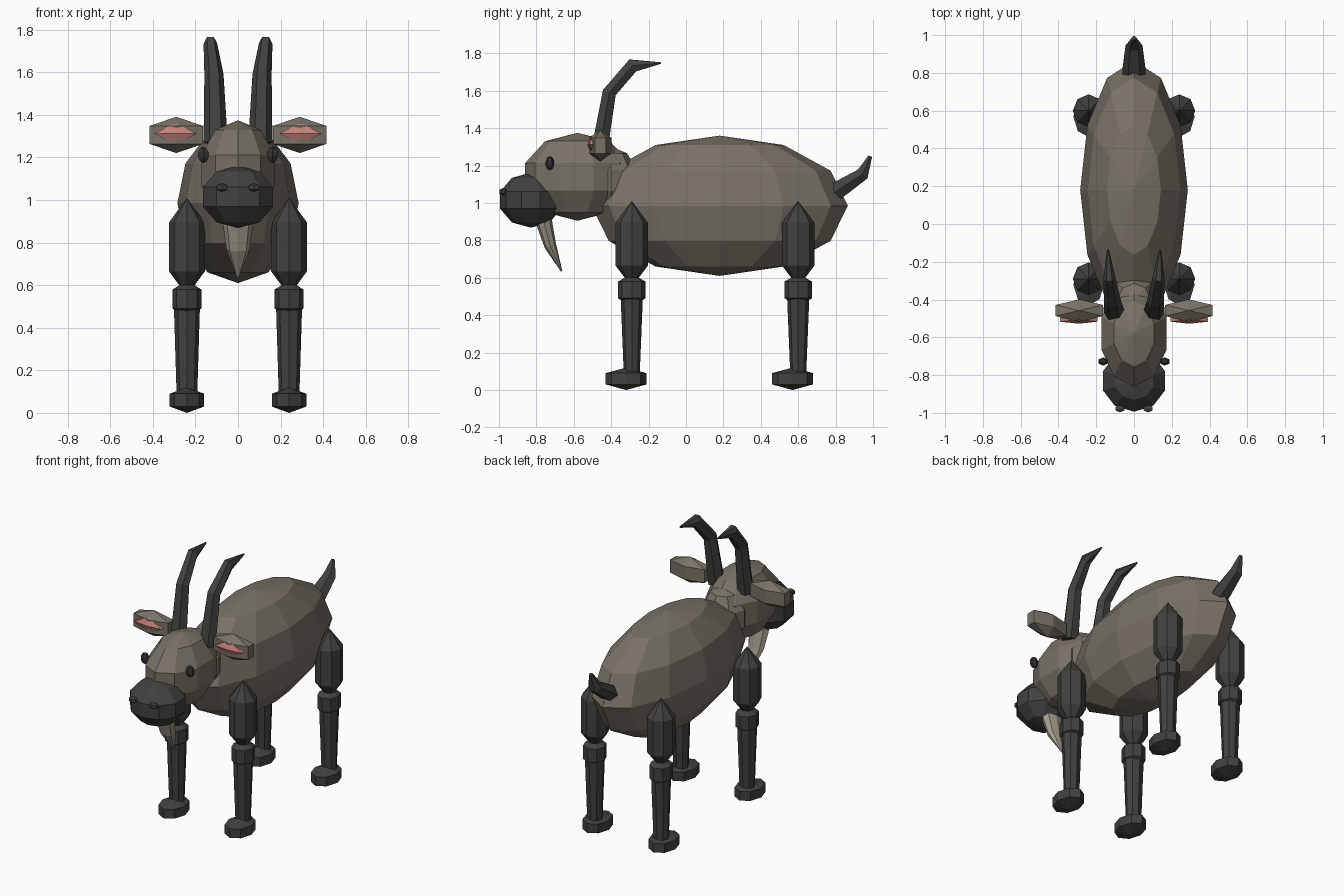
import bpy
import bmesh
import math
from mathutils import Vector, Matrix

if "Cube" in bpy.data.objects:
    bpy.data.objects.remove(bpy.data.objects["Cube"])


def material(name, rgb):
    m = bpy.data.materials.new(name)
    m.diffuse_color = (*rgb, 1.0)
    m.use_nodes = True
    m.node_tree.nodes["Principled BSDF"].inputs["Base Color"].default_value = m.diffuse_color
    return m


HIDE = material("grey_brown_hide", (0.19, 0.168, 0.135))
DARK = material("charcoal", (0.052, 0.055, 0.049))
BEARD = material("pale_beard", (0.36, 0.33, 0.26))
PINK = material("pink_inner_ear", (0.55, 0.22, 0.195))
EYE = material("eye_black", (0.03, 0.032, 0.031))


def finish(name, bm, mat):
    bmesh.ops.recalc_face_normals(bm, faces=bm.faces[:])
    mesh = bpy.data.meshes.new(name)
    bm.to_mesh(mesh)
    bm.free()
    mesh.materials.append(mat)
    obj = bpy.data.objects.new(name, mesh)
    bpy.context.collection.objects.link(obj)
    return obj


def ellipsoid(name, centre, radii, segments, rings, mat):
    """Low-poly sphere with vertical poles, scaled to the radii."""
    bm = bmesh.new()
    bmesh.ops.create_uvsphere(bm, u_segments=segments, v_segments=rings, radius=1)
    bmesh.ops.transform(bm, verts=bm.verts[:],
                        matrix=Matrix.Translation(centre) @ Matrix.Diagonal((*radii, 1)))
    return finish(name, bm, mat)


def tube(name, stations, sides, mat):
    """Faceted tube through stations of (centre, radius across x, radius along bend)."""
    bm = bmesh.new()
    pts = [Vector(s[0]) for s in stations]
    rings = []
    for i, (_, rx, rb) in enumerate(stations):
        t = (pts[min(i + 1, len(pts) - 1)] - pts[max(i - 1, 0)]).normalized()
        b = t.cross(Vector((1, 0, 0))).normalized()
        a = b.cross(t)
        ring = []
        for k in range(sides):
            ang = 2 * math.pi * k / sides
            ring.append(bm.verts.new(pts[i] + a * rx * math.cos(ang) + b * rb * math.sin(ang)))
        rings.append(ring)
    for r, s in zip(rings, rings[1:]):
        for k in range(sides):
            j = (k + 1) % sides
            bm.faces.new((r[k], r[j], s[j], s[k]))
    bm.faces.new(rings[0])
    bm.faces.new(rings[-1])
    return finish(name, bm, mat)


# Torso, neck and head
ellipsoid("body", (0, 0.18, 0.985), (0.285, 0.685, 0.375), 12, 6, HIDE)
ellipsoid("neck", (0, -0.40, 1.12), (0.15, 0.145, 0.18), 8, 5, HIDE)
ellipsoid("head", (0, -0.58, 1.14), (0.19, 0.295, 0.235), 10, 5, HIDE)
ellipsoid("muzzle", (0, -0.83, 1.015), (0.182, 0.172, 0.147), 10, 5, DARK)

# Beard and tail
tube("beard", [((0, -0.77, 0.97), 0.075, 0.045), ((0, -0.755, 0.88), 0.07, 0.042),
               ((0, -0.725, 0.77), 0.055, 0.032), ((0, -0.665, 0.635), 0.005, 0.004)], 8, BEARD)
tube("tail", [((0, 0.77, 1.04), 0.06, 0.055), ((0, 0.83, 1.08), 0.06, 0.052),
              ((0, 0.945, 1.155), 0.045, 0.04), ((0, 0.985, 1.25), 0.012, 0.012)], 6, DARK)

for side, s in (("left", 1), ("right", -1)):
    # Face details
    ellipsoid(f"eye_{side}", (s * 0.163, -0.728, 1.213), (0.029, 0.023, 0.038), 6, 5, EYE)
    ellipsoid(f"nostril_{side}", (s * 0.075, -0.978, 1.06), (0.032, 0.022, 0.021), 6, 3, DARK)
    # Ears
    ellipsoid(f"ear_{side}", (s * 0.29, -0.458, 1.306), (0.167, 0.068, 0.085), 6, 3, HIDE)
    ellipsoid(f"inner_ear_{side}", (s * 0.293, -0.506, 1.312), (0.115, 0.022, 0.05), 6, 2, PINK)
    # Swept-back horns
    tube(f"horn_{side}", [((s * 0.105, -0.465, 1.27), 0.057, 0.05),
                          ((s * 0.113, -0.41, 1.59), 0.045, 0.042),
                          ((s * 0.13, -0.285, 1.735), 0.032, 0.042),
                          ((s * 0.138, -0.135, 1.748), 0.005, 0.005)], 6, DARK)
    # Legs
    for end, y in (("front", -0.29), ("back", 0.6)):
        tag = f"{end}_{side}"
        x = s * 0.24
        ellipsoid(f"upper_leg_{tag}", (x, y, 0.78), (0.097, 0.1, 0.23), 8, 3, DARK)
        ellipsoid(f"knee_{tag}", (x, y, 0.535), (0.079, 0.086, 0.088), 8, 3, DARK)
        tube(f"shin_{tag}", [((x, y, 0.56), 0.063, 0.062),
                             ((x, y, 0.07), 0.048, 0.042)], 8, DARK)
        ellipsoid(f"hoof_{tag}", (x, y - 0.03, 0.06), (0.094, 0.127, 0.06), 8, 3, DARK)
